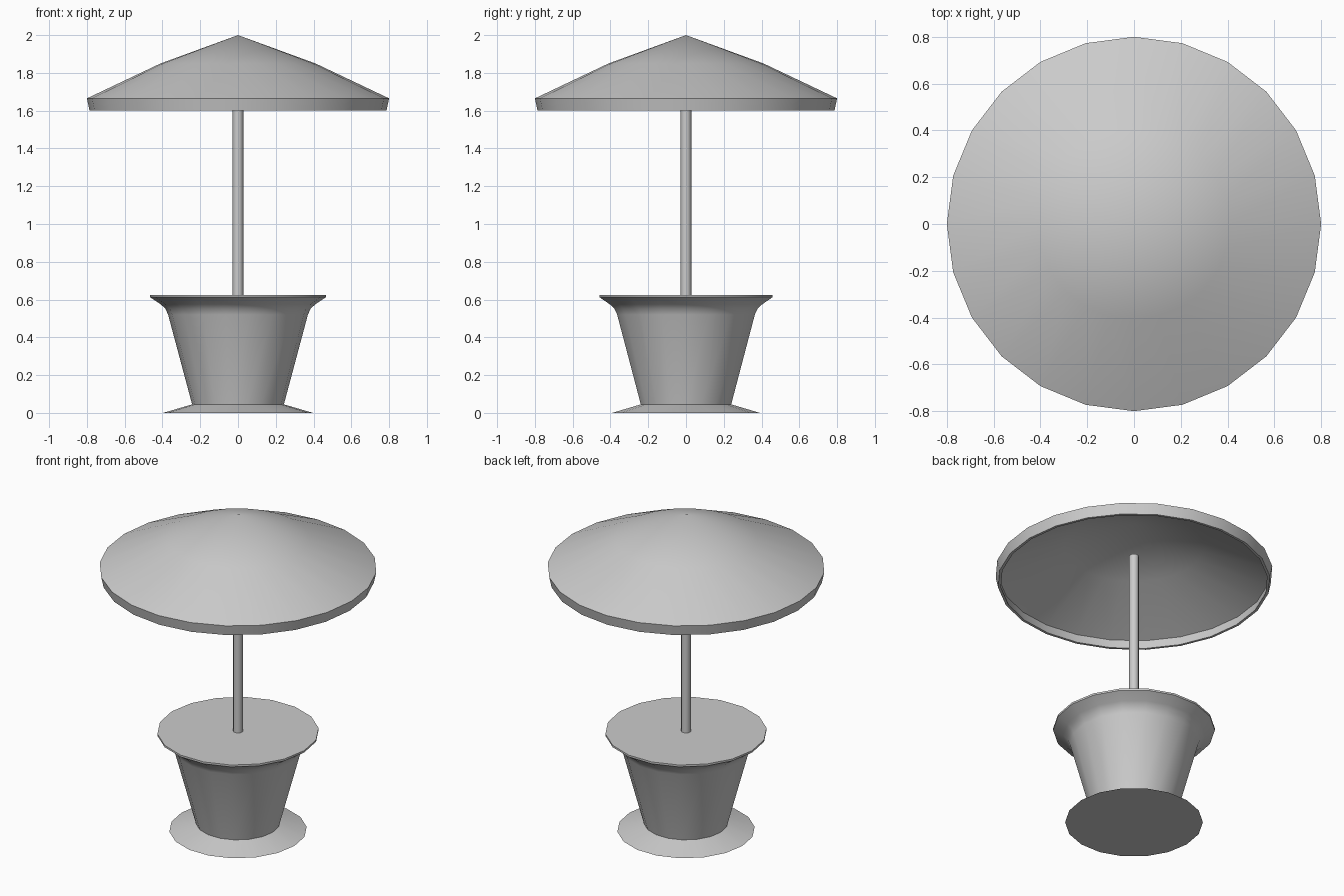
import bpy, bmesh
from math import cos, sin, tau, radians

if "Cube" in bpy.data.objects:
    bpy.data.objects.remove(bpy.data.objects["Cube"])


def lathe(name, profile, sides, angle=35):
    """Revolve (radius, z) points about z; radius 0 makes a single pole vertex."""
    bm = bmesh.new()
    rings = []
    for r, z in profile:
        if r == 0:
            rings.append([bm.verts.new((0, 0, z))])
        else:
            rings.append([bm.verts.new((r * cos(tau * i / sides), r * sin(tau * i / sides), z))
                          for i in range(sides)])
    for a, b in zip(rings, rings[1:]):
        for i in range(sides):
            j = (i + 1) % sides
            corners = [a[i % len(a)], a[j % len(a)], b[j % len(b)], b[i % len(b)]]
            bm.faces.new(list(dict.fromkeys(corners)))
    # Close open ends with flat caps
    for ring in (rings[0], rings[-1]):
        if len(ring) > 1:
            bm.faces.new(ring)
    bmesh.ops.recalc_face_normals(bm, faces=bm.faces)
    mesh = bpy.data.meshes.new(name)
    bm.to_mesh(mesh)
    bm.free()
    obj = bpy.data.objects.new(name, mesh)
    bpy.context.collection.objects.link(obj)
    bpy.ops.object.select_all(action='DESELECT')
    obj.select_set(True)
    bpy.context.view_layer.objects.active = obj
    bpy.ops.object.shade_smooth_by_angle(angle=radians(angle))
    return obj


# Flared foot, tapered pedestal and round table top
lathe("table", [(0.397, 0), (0.243, 0.045), (0.37, 0.52), (0.385, 0.553),
                (0.41, 0.575), (0.466, 0.613), (0.466, 0.625)], 18)

# Pole, ending just under the canopy
lathe("pole", [(0.028, 0.6), (0.028, 1.77)], 12)

# Thin canopy shell: outer slope, short valance, then the inside
lathe("canopy", [(0, 2.0), (0.41, 1.85), (0.8, 1.665), (0.786, 1.6),
                 (0.77, 1.6), (0.782, 1.658), (0.405, 1.837), (0, 1.985)], 24)
